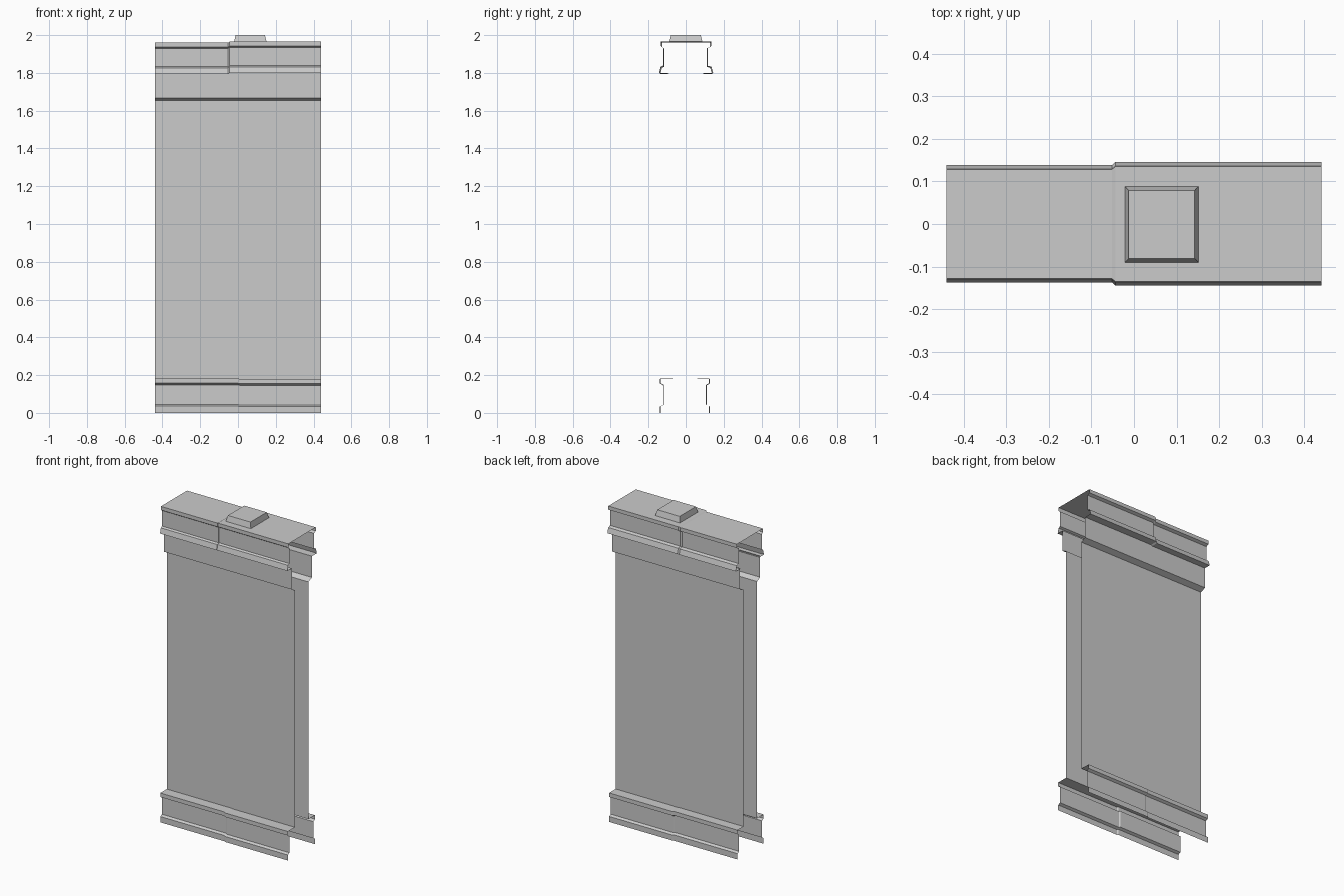
import bpy, bmesh

if "Cube" in bpy.data.objects:
    bpy.data.objects.remove(bpy.data.objects["Cube"])

HALF = 0.44


def loft(name, stations):
    """Open sheet joining matching (y, z) profiles placed along x."""
    bm = bmesh.new()
    rows = [[bm.verts.new((x, y, z)) for y, z in prof] for x, prof in stations]
    for a, b in zip(rows, rows[1:]):
        for i in range(len(a) - 1):
            bm.faces.new((a[i], b[i], b[i + 1], a[i + 1]))
    mesh = bpy.data.meshes.new(name)
    bm.to_mesh(mesh)
    bm.free()
    obj = bpy.data.objects.new(name, mesh)
    bpy.context.collection.objects.link(obj)
    return obj


def stepped(name, profile, x_step, width, shrink, drop):
    """Sheet whose left length is slightly slimmer, with a narrow chamfered step."""
    slim = [(y - shrink * (1 if y > 0 else -1), z - drop if z > 0.01 else z)
            for y, z in profile]
    loft(name, [(-HALF, slim), (x_step, slim), (x_step + width, profile), (HALF, profile)])


# Skirting course on each side: foot, neck, lip and ledge running in to the wall
base_front = [(-0.07, 0.18), (-0.139, 0.18), (-0.139, 0.155), (-0.123, 0.146),
              (-0.123, 0.042), (-0.139, 0.034), (-0.139, 0)]
base_back = [(0.127, 0), (0.127, 0.034), (0.111, 0.042), (0.111, 0.146),
             (0.127, 0.155), (0.127, 0.18), (0.063, 0.18)]
for name, prof in (("front_skirting", base_front), ("back_skirting", base_back)):
    stepped(name, prof, 0.0, 0.008, 0.005, -0.002)

# Wall panels with the frieze flaring outward at the top
front_panel = [(-0.1, 1.80), (-0.1, 1.668), (-0.07, 1.653), (-0.07, 0.18)]
back_panel = [(0.063, 0.18), (0.063, 1.653), (0.097, 1.668), (0.097, 1.80)]
for name, prof in (("front_wall", front_panel), ("back_wall", back_panel)):
    loft(name, [(-HALF, prof), (HALF, prof)])

# Cornice and flat coping in one continuous section, open underneath
cornice_back = [(0.097, 1.80), (0.145, 1.80), (0.136, 1.832), (0.117, 1.838),
                (0.117, 1.934), (0.135, 1.942), (0.135, 1.965)]
cornice_front = [(-0.135, 1.965), (-0.135, 1.942), (-0.123, 1.934), (-0.123, 1.838),
                 (-0.136, 1.832), (-0.144, 1.80), (-0.1, 1.80)]
stepped("cornice_and_coping", cornice_back + cornice_front, -0.052, 0.008, 0.007, 0.005)

# Tapered block on the coping
bm = bmesh.new()
bmesh.ops.create_cube(bm, size=1)
for v in bm.verts:
    top = v.co.z > 0
    v.co.x = 0.065 + v.co.x * (0.155 if top else 0.172)
    v.co.y = -0.001 + v.co.y * (0.16 if top else 0.178)
    v.co.z = 2.0 if top else 1.965
mesh = bpy.data.meshes.new("coping_block")
bm.to_mesh(mesh)
bm.free()
bpy.context.collection.objects.link(bpy.data.objects.new("coping_block", mesh))
